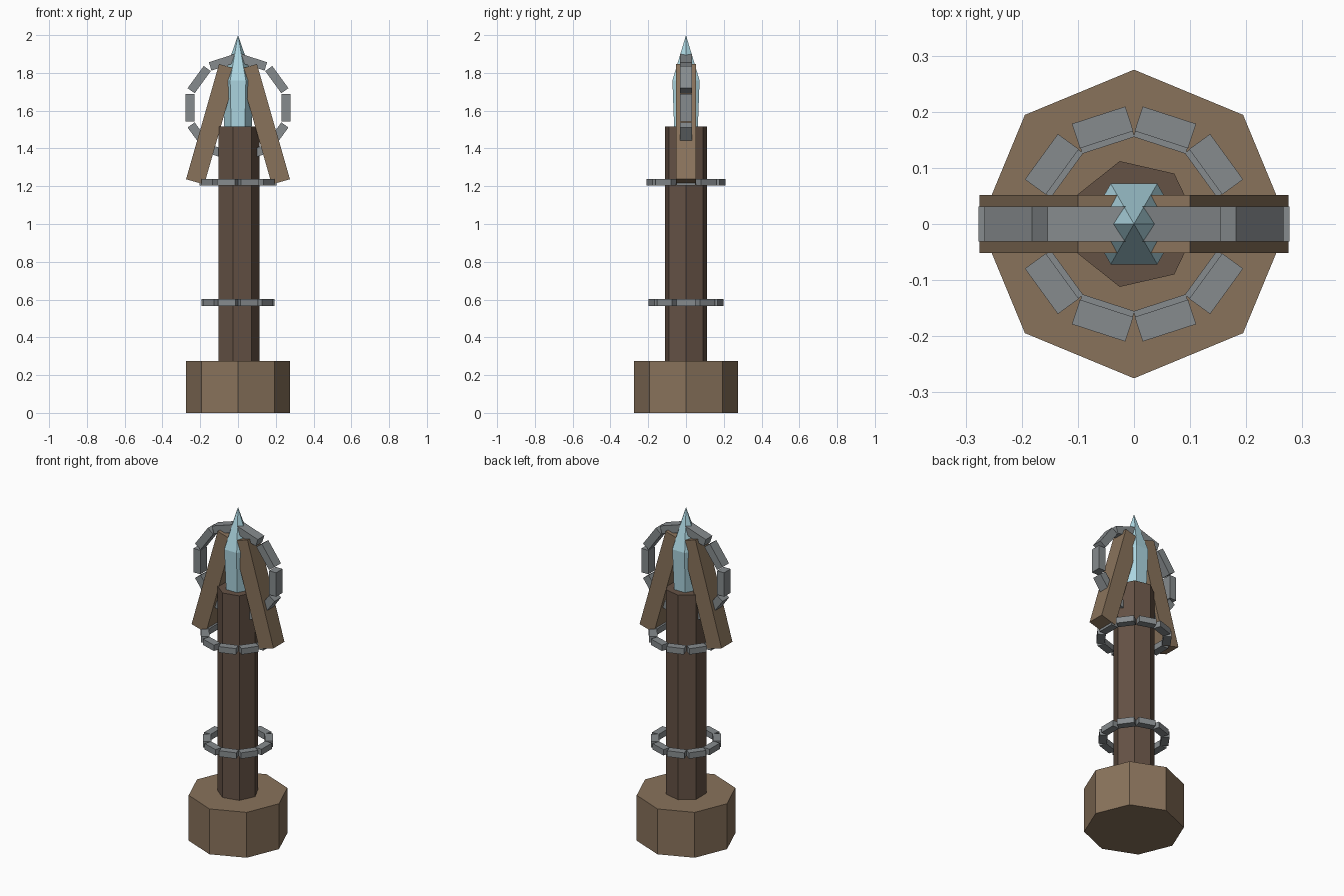
import bpy, bmesh
from math import radians, cos, sin, tau
from mathutils import Matrix, Vector

if "Cube" in bpy.data.objects:
    bpy.data.objects.remove(bpy.data.objects["Cube"])


def material(name, rgb):
    m = bpy.data.materials.new(name)
    m.diffuse_color = (*rgb, 1)
    m.use_nodes = True
    m.node_tree.nodes["Principled BSDF"].inputs["Base Color"].default_value = m.diffuse_color
    return m


wood = material("wood", (0.25, 0.17, 0.105))
dark_wood = material("dark_wood", (0.13, 0.085, 0.06))
metal = material("metal", (0.24, 0.26, 0.27))
ice = material("crystal", (0.42, 0.68, 0.76))


def finish(name, bm, mat):
    bmesh.ops.recalc_face_normals(bm, faces=bm.faces[:])
    mesh = bpy.data.meshes.new(name)
    bm.to_mesh(mesh)
    bm.free()
    mesh.materials.append(mat)
    ob = bpy.data.objects.new(name, mesh)
    bpy.context.collection.objects.link(ob)
    return ob


def lathe(name, sides, profile, mat):
    """Stack n-sided rings of (radius, z); radius 0 makes a point."""
    bm = bmesh.new()
    rings = []
    for r, z in profile:
        count = sides if r else 1
        rings.append([bm.verts.new((r * cos(tau * i / sides), r * sin(tau * i / sides), z))
                      for i in range(count)])
    for a, b in zip(rings, rings[1:]):
        for i in range(sides):
            j = (i + 1) % sides
            bm.faces.new([a[i], a[j], b[0]] if len(b) == 1 else [a[i], a[j], b[j], b[i]])
    for ring in (rings[0], rings[-1]):
        if len(ring) > 2:
            bm.faces.new(ring)
    return finish(name, bm, mat)


def add_box(bm, size, matrix):
    bmesh.ops.create_cube(bm, size=1, matrix=matrix @ Matrix.Diagonal((*size, 1)))


def block_ring(name, radius, size, z, upright=False):
    """Ten separate blocks around a circle; size = radial, tangent, axial."""
    bm = bmesh.new()
    place = Matrix.Translation((0, 0, z))
    if upright:
        place = place @ Matrix.Rotation(radians(90), 4, 'X')
    for i in range(10):
        add_box(bm, size, place @ Matrix.Rotation(tau * i / 10, 4, 'Z')
                @ Matrix.Translation((radius, 0, 0)))
    return finish(name, bm, metal)


# Foot and shaft
lathe("base", 8, [(0.275, 0), (0.275, 0.275)], wood)
lathe("shaft", 7, [(0.115, 0.27), (0.115, 1.515)], dark_wood)

# Crystal tip
lathe("crystal", 6, [(0.072, 1.5), (0.083, 1.76), (0, 2.0)], ice)

# Slanted prongs, one each side
for side, label in ((-1, "left"), (1, "right")):
    bm = bmesh.new()
    add_box(bm, (0.1, 0.104, 0.634), Matrix.Translation((side * 0.1395, 0, 1.528))
            @ Matrix.Rotation(radians(-16 * side), 4, 'Y'))
    finish(label + "_prong", bm, wood)

# Segmented metal rings
block_ring("lower_ring", 0.17, (0.045, 0.098, 0.036), 0.584)
block_ring("upper_ring", 0.181, (0.046, 0.1, 0.036), 1.221)
block_ring("head_ring", 0.254, (0.046, 0.145, 0.062), 1.615, upright=True)
